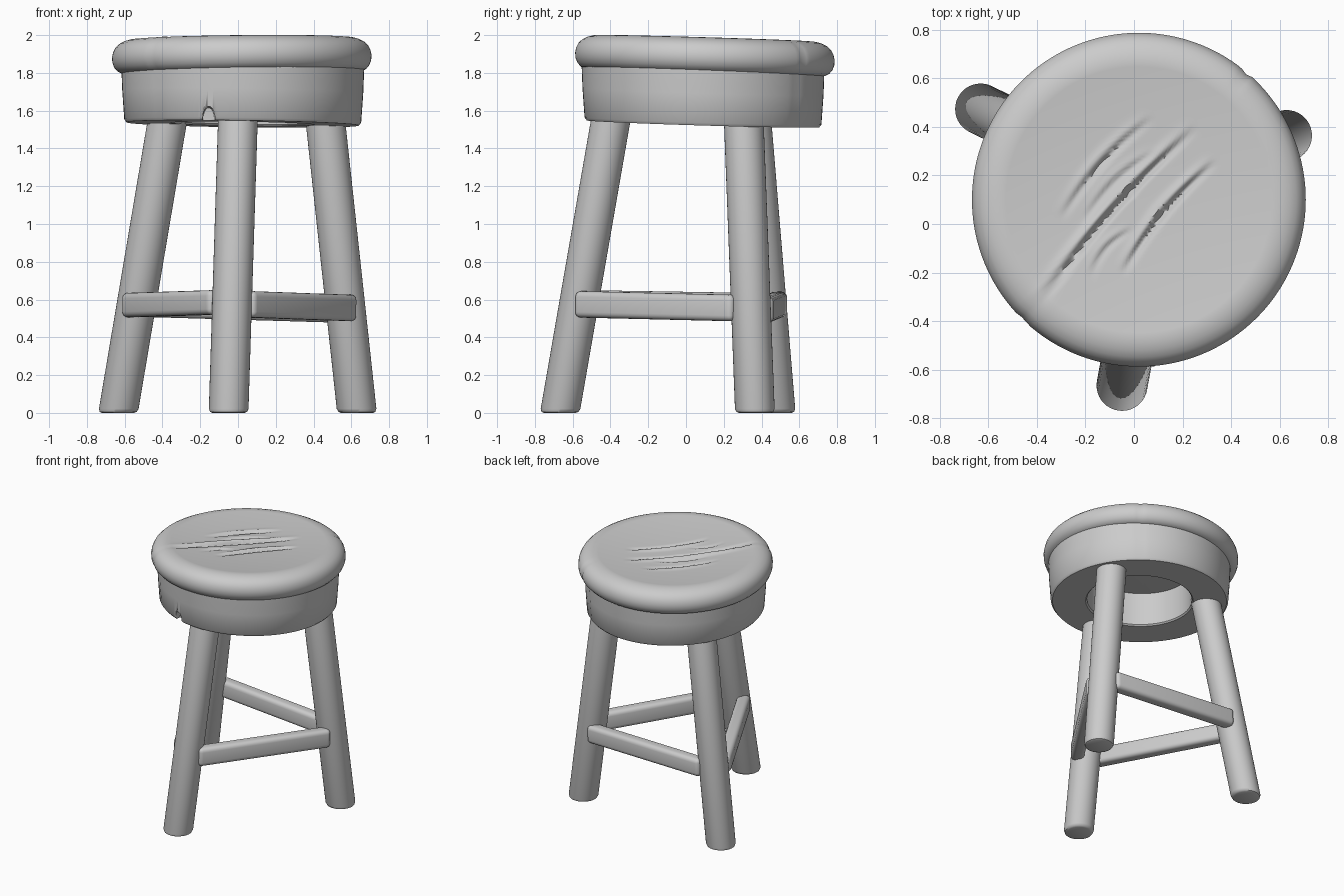
import bpy, bmesh, math
from mathutils import Vector, Matrix

if "Cube" in bpy.data.objects:
    bpy.data.objects.remove(bpy.data.objects["Cube"])


def finish(bm, name, angle=40):
    bmesh.ops.recalc_face_normals(bm, faces=bm.faces)
    me = bpy.data.meshes.new(name)
    bm.to_mesh(me)
    bm.free()
    ob = bpy.data.objects.new(name, me)
    bpy.context.collection.objects.link(ob)
    bpy.ops.object.select_all(action='DESELECT')
    bpy.context.view_layer.objects.active = ob
    ob.select_set(True)
    bpy.ops.object.shade_smooth_by_angle(angle=math.radians(angle))
    return ob


def lathe(profile, segs, closed=False):
    """Spin (radius, z) points around z; radius 0 becomes a pole."""
    bm = bmesh.new()
    rings = []
    for r, z in profile:
        n = 1 if r == 0 else segs
        rings.append([bm.verts.new((r * math.cos(2 * math.pi * i / segs),
                                    r * math.sin(2 * math.pi * i / segs), z)) for i in range(n)])
    pairs = list(zip(rings, rings[1:]))
    if closed:
        pairs.append((rings[-1], rings[0]))
    for a, b in pairs:
        for i in range(segs):
            j = (i + 1) % segs
            quad = [a[i % len(a)], a[j % len(a)], b[j % len(b)], b[i % len(b)]]
            bm.faces.new(list(dict.fromkeys(quad)))
    return bm


def seam(co, depth):
    """Pull the surface in along the two rim seams."""
    ang = math.atan2(co.y, co.x)
    for s in (math.radians(50), math.radians(-134)):
        d = (ang - s + math.pi) % (2 * math.pi) - math.pi
        f = 1 - depth * math.exp(-(d / 0.02) ** 2)
        co.x *= f
        co.y *= f


def groove(x, y, a, b, depth, width):
    """Height change of a curved crease running from a to b."""
    a, b = Vector(a), Vector(b)
    d = b - a
    t = (Vector((x, y)) - a).dot(d) / d.length_squared
    if not 0 < t < 1:
        return 0
    side = (Vector((x, y)) - a).dot(Vector((-d.y, d.x)).normalized())
    side -= 0.03 * math.sin(math.pi * t)
    return math.sin(math.pi * t) * depth * (0.5 * math.exp(-((side - 1.8 * width) / (1.5 * width)) ** 2)
                                            - math.exp(-(side / width) ** 2))


# Padded cushion: dished top, rounded rim, flat underside
profile = [(0.56 * i / 44, 1.955 + 0.028 * (i / 44) ** 2) for i in range(45)]
profile += [(0.59, 1.981), (0.62, 1.973), (0.648, 1.959), (0.669, 1.939), (0.681, 1.915),
            (0.687, 1.888), (0.685, 1.86), (0.675, 1.834), (0.658, 1.814), (0.635, 1.802),
            (0.6, 1.797), (0, 1.797)]
bm = lathe(profile, 160)
creases = [((-0.40, -0.34), (0.26, 0.40), 0.035, 0.014),
           ((-0.30, 0.02), (0.08, 0.44), 0.018, 0.013),
           ((-0.05, -0.21), (0.34, 0.26), 0.028, 0.013),
           ((-0.20, 0.02), (0.10, 0.30), 0.010, 0.012),
           ((-0.18, -0.22), (0.00, -0.02), 0.010, 0.012)]
for v in bm.verts:
    co = v.co
    if co.xy.length > 0.6:
        seam(co, 0.014)
    x, y = co.x + 0.02, co.y + 0.10
    z = co.z + 0.01 * x - 0.03 * (y - 0.1)
    if co.z > 1.9 and co.xy.length < 0.6:
        z += sum(groove(x, y, *c) for c in creases)
    v.co = (x, y, z)
finish(bm, "seat_cushion", 60)

# Wooden ring under the cushion, open in the middle
bm = lathe([(0.37, 1.83), (0.37, 1.54), (0.38, 1.53), (0.615, 1.53), (0.627, 1.545),
            (0.638, 1.70), (0.643, 1.83)], 128, closed=True)
for v in bm.verts:
    if v.co.xy.length > 0.5:
        seam(v.co, 0.008)
    x, y = v.co.x + 0.025, v.co.y + 0.09
    v.co = (x, y, v.co.z - 0.014 * x - 0.03 * (y - 0.1))
ring = finish(bm, "seat_ring")

# Small arched notch in the front of the ring
bm = bmesh.new()
bmesh.ops.create_cone(bm, cap_ends=True, segments=24, radius1=0.042, radius2=0.03, depth=0.2,
                      matrix=Matrix.Translation((-0.155, -0.55, 1.555)) @ Matrix.Rotation(math.radians(-90), 4, 'X')
                      @ Matrix.Diagonal((1, 2, 1, 1)))
cutter = finish(bm, "notch_cutter")
cutter.hide_render = True
mod = ring.modifiers.new("notch", 'BOOLEAN')
mod.operation = 'DIFFERENCE'
mod.object = cutter
bpy.context.view_layer.objects.active = ring
bpy.ops.object.modifier_apply(modifier="notch")
bpy.data.objects.remove(cutter)

# Three splayed legs with level ends: (foot xy, top xy)
TOP = 1.57
legs = {"front_leg": ((-0.05, -0.668), (0.0, -0.395)),
        "right_leg": ((0.63, 0.365), (0.46, 0.305)),
        "left_leg": ((-0.635, 0.475), (-0.37, 0.345))}


def leg_at(name, z):
    foot, top = (Vector(p) for p in legs[name])
    return foot.lerp(top, z / TOP)


for name in legs:
    bm = lathe([(0, 0), (0.085, 0), (0.098, 0.006), (0.105, 0.022), (0.105, TOP), (0, TOP)], 40)
    for v in bm.verts:
        c = leg_at(name, v.co.z)
        v.co.x += c.x
        v.co.y += c.y
    finish(bm, name)


# Rounded stretchers lapped onto the outer side of the legs
def stretcher(name, leg_a, leg_b, za, zb, height):
    a, b = leg_at(leg_a, za), leg_at(leg_b, zb)
    d = (b - a).normalized()
    out = Vector((d.y, -d.x)) * 0.067
    a, b = a + out + d * 0.04, b + out - d * 0.05
    a, b = Vector((*a, za)), Vector((*b, zb))
    along = (b - a).normalized()
    side = along.cross(Vector((0, 0, 1))).normalized()
    rot = Matrix((along, side, side.cross(along))).transposed().to_4x4()
    bm = bmesh.new()
    bmesh.ops.create_cube(bm, size=1, matrix=Matrix.Diagonal(((b - a).length, 0.095, height, 1)))
    bmesh.ops.bevel(bm, geom=bm.edges[:], offset=0.03, segments=4, profile=0.5, affect='EDGES')
    bm.transform(Matrix.Translation((a + b) / 2) @ rot)
    finish(bm, name)


stretcher("right_stretcher", "front_leg", "right_leg", 0.575, 0.555, 0.14)
stretcher("back_stretcher", "right_leg", "left_leg", 0.545, 0.575, 0.135)
stretcher("left_stretcher", "left_leg", "front_leg", 0.57, 0.585, 0.13)
